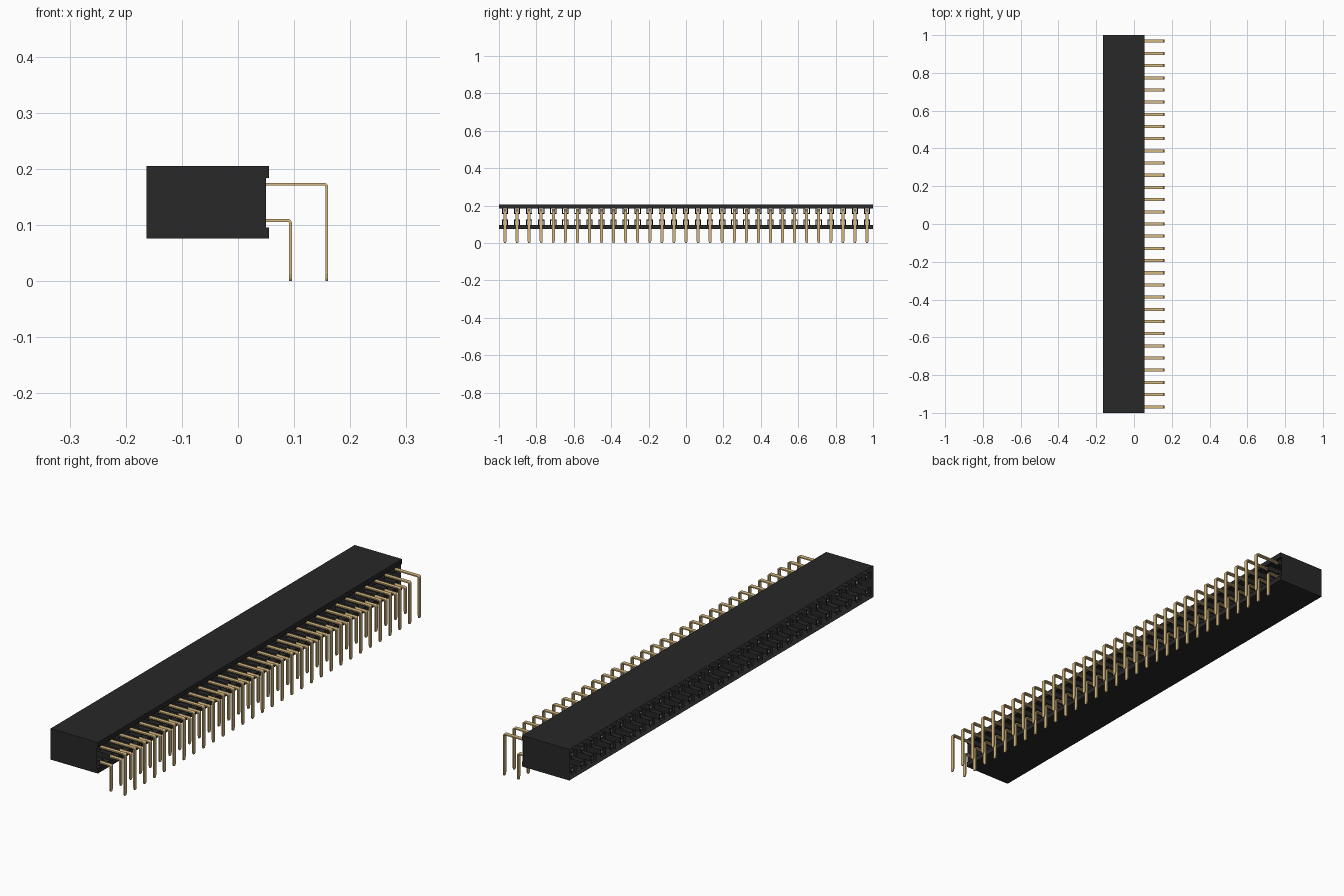
import bpy, bmesh, math
from mathutils import Vector

if "Cube" in bpy.data.objects:
    bpy.data.objects.remove(bpy.data.objects["Cube"])

COUNT = 31
PITCH = 2 / COUNT
FIRST_Y = -1 + PITCH / 2
X_MATE, X_BACK = -0.163, 0.05
# row name: (height, x of the bent leg)
ROWS = {"lower": (0.108, 0.0935), "upper": (0.1725, 0.158)}


def material(name, colour):
    m = bpy.data.materials.new(name)
    m.use_nodes = True
    m.diffuse_color = (*colour, 1)
    bsdf = next(n for n in m.node_tree.nodes if n.type == 'BSDF_PRINCIPLED')
    bsdf.inputs["Base Color"].default_value = (*colour, 1)
    bsdf.inputs["Roughness"].default_value = 0.6
    return m


black = material("black_plastic", (0.021, 0.021, 0.021))
gold = material("gold_metal", (0.68, 0.49, 0.22))


def finish(bm, name, mat, repeat=False):
    me = bpy.data.meshes.new(name)
    bm.to_mesh(me)
    bm.free()
    ob = bpy.data.objects.new(name, me)
    bpy.context.collection.objects.link(ob)
    me.materials.append(mat)
    if repeat:  # one copy per contact position
        ob.location.y = FIRST_Y
        arr = ob.modifiers.new("row", 'ARRAY')
        arr.count = COUNT
        arr.use_relative_offset = False
        arr.use_constant_offset = True
        arr.constant_offset_displace = (0, PITCH, 0)
    return ob


def loft(bm, rings, caps=True):
    """Join successive four-cornered rings with quads."""
    loops = [[bm.verts.new(p) for p in r] for r in rings]
    for a, b in zip(loops, loops[1:]):
        for i in range(4):
            j = (i + 1) % 4
            bm.faces.new((a[i], a[j], b[j], b[i]))
    if caps:
        bm.faces.new(loops[0][::-1])
        bm.faces.new(loops[-1])


def strip(bm, path, thick=0.0025):
    """Flat metal strip along (x, z, half width) points."""
    pts = [Vector((x, 0, z)) for x, z, _ in path]
    rings = []
    for i, p in enumerate(pts):
        t = (pts[min(i + 1, len(pts) - 1)] - pts[max(i - 1, 0)]).normalized()
        n = Vector((-t.z, 0, t.x)) * thick
        w = Vector((0, path[i][2], 0))
        rings.append([p + n - w, p + n + w, p - n + w, p - n - w])
    loft(bm, rings)


# Housing: thin outer shell, open at the mating side and in the rear recess
outline = [(X_MATE, 0.0755), (0.055, 0.0755), (0.055, 0.0955), (X_BACK, 0.0955),
           (X_BACK, 0.1835), (0.055, 0.1835), (0.055, 0.2045), (X_MATE, 0.2045)]
bm = bmesh.new()
near = [bm.verts.new((x, -1, z)) for x, z in outline]
far = [bm.verts.new((x, 1, z)) for x, z in outline]
bm.faces.new(near)
bm.faces.new(far[::-1])
for i in range(8):
    j = (i + 1) % 8
    if i not in (3, 7):
        bm.faces.new((near[i], far[i], far[j], near[j]))
finish(bm, "housing_shell", black)

for row, (z, leg) in ROWS.items():
    # Square socket sleeve with a flared mouth
    bm = bmesh.new()
    rings = []
    for x, h in ((X_MATE, 0.0165), (X_MATE + 0.007, 0.0115), (X_BACK, 0.0115)):
        rings.append([(x, -h, z - h), (x, h, z - h), (x, h, z + h), (x, -h, z + h)])
    loft(bm, rings, caps=False)
    bmesh.ops.recalc_face_normals(bm, faces=bm.faces)
    bmesh.ops.reverse_faces(bm, faces=bm.faces)
    finish(bm, row + "_socket_sleeves", black, True)

    # Right-angle pin: straight run, rounded bend, leg with narrowed tip
    bm = bmesh.new()
    w, r = 0.008, 0.005
    path = [(-0.02, z, w)]
    for k in range(6):
        a = math.pi / 2 * (1 - k / 5)
        path.append((leg - r + r * math.cos(a), z - r + r * math.sin(a), w))
    path += [(leg, 0.012, w), (leg, 0.004, 0.0065), (leg, 0, 0.004)]
    strip(bm, path)
    # Fork base and two sprung prongs inside the sleeve
    strip(bm, [(-0.02, z - 0.0105, w), (-0.02, z + 0.0105, w)])
    for s in (-1, 1):
        strip(bm, [(-0.02, z + s * 0.009, w), (-0.08, z + s * 0.008, w),
                   (-0.135, z + s * 0.004, w), (-0.153, z + s * 0.007, w)], 0.0015)
    bmesh.ops.recalc_face_normals(bm, faces=bm.faces)
    finish(bm, row + "_pins", gold, True)
